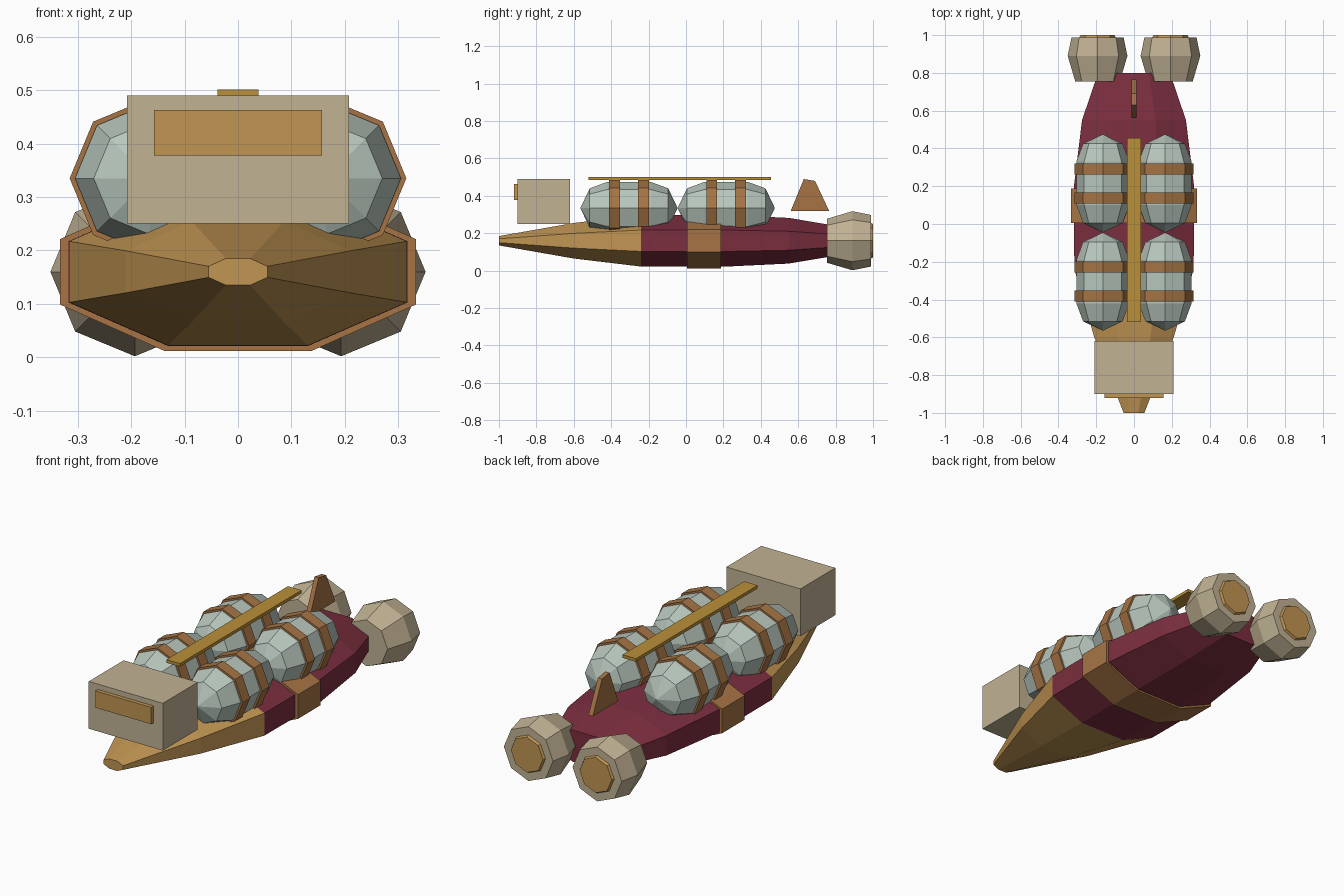
import bpy, bmesh, math

if "Cube" in bpy.data.objects:
    bpy.data.objects.remove(bpy.data.objects["Cube"])


def lin(c):
    c /= 255
    return c / 12.92 if c <= 0.04045 else ((c + 0.055) / 1.055) ** 2.4


def mat(name, r, g, b):
    m = bpy.data.materials.new(name)
    m.diffuse_color = (lin(r), lin(g), lin(b), 1)
    m.use_nodes = True
    m.node_tree.nodes["Principled BSDF"].inputs["Base Color"].default_value = m.diffuse_color
    return m


GOLD = mat("warm gold", 193, 149, 83)
RED = mat("dark red", 124, 46, 63)
COPPER = mat("copper", 166, 116, 69)
TAUPE = mat("taupe", 193, 178, 148)
TANK = mat("pale grey green", 184, 199, 189)
BRASS = mat("brass", 186, 144, 56)


def finish(name, bm, *mats):
    bmesh.ops.recalc_face_normals(bm, faces=bm.faces)
    me = bpy.data.meshes.new(name)
    bm.to_mesh(me)
    bm.free()
    for m in mats:
        me.materials.append(m)
    ob = bpy.data.objects.new(name, me)
    bpy.context.collection.objects.link(ob)
    return ob


def loft(name, cx, cz, stations, *mats, flat=False):
    """Eight-sided body along y from (y, half width, half height) stations."""
    bm = bmesh.new()
    phase = math.pi / 8 if flat else 0
    k = 1 / math.cos(math.pi / 8) if flat else 1
    rings = []
    for y, rx, rz in stations:
        if rx == 0:
            rings.append([bm.verts.new((cx, y, cz))] * 8)
            continue
        rings.append([bm.verts.new((cx + rx * k * math.cos(phase + i * math.pi / 4), y,
                                    cz + rz * k * math.sin(phase + i * math.pi / 4)))
                      for i in range(8)])
    for a, b in zip(rings, rings[1:]):
        for i in range(8):
            j = (i + 1) % 8
            bm.faces.new(list(dict.fromkeys((a[i], a[j], b[j], b[i]))))
    for r in (rings[0], rings[-1]):
        if len(set(r)) == 8:
            bm.faces.new(r)
    return finish(name, bm, *mats)


def box(name, x, y0, y1, z0, z1, m):
    bm = bmesh.new()
    bmesh.ops.create_cube(bm, size=1)
    for v in bm.verts:
        v.co = (v.co.x * 2 * x, y1 if v.co.y > 0 else y0, z1 if v.co.z > 0 else z0)
    return finish(name, bm, m)


# Hull with a gold bow and a red stern
hull = loft("hull", 0, 0.16, [(-1, .055, .025), (-.6, .21, .095), (-.24, .316, .138),
                              (.2, .318, .139), (.55, .275, .122), (.8, .19, .08)],
            GOLD, RED, flat=True)
for p in hull.data.polygons:
    p.material_index = int(p.center.y > -.24)

# Band around the middle of the hull
loft("hull_band", 0, 0.16, [(0.005, .333, .148), (.187, .333, .148)], COPPER, flat=True)

# Cabin and its window
box("cabin", .208, -.9, -.62, .25, .49, TAUPE)
box("cabin_window", .157, -.92, -.9, .378, .463, GOLD)

# Cargo tanks with two straps each
for side in (-1, 1):
    for n, cy in enumerate((-.305, .215)):
        tag = f"{'left' if side < 0 else 'right'}_{n + 1}"
        cx = side * .165
        loft(f"tank_{tag}", cx, .335,
             [(cy + d, r, r) for d, r in ((-.26, 0), (-.21, .105), (-.115, .14),
                                          (.115, .14), (.21, .105), (.26, 0))], TANK)
        for s in (-1, 1):
            sy = cy + s * .077
            loft(f"strap_{tag}_{'front' if s < 0 else 'back'}", cx, .335,
                 [(sy - .029, .15, .15), (sy + .029, .15, .15)], COPPER)

# Bar along the top of the tanks
box("top_bar", .038, -.52, .455, .485, .501, BRASS)

# Tail fin
bm = bmesh.new()
profile = [(.56, .32), (.63, .49), (.69, .48), (.765, .32)]
base = bm.faces.new([bm.verts.new((-.012, y, z)) for y, z in profile])
ext = bmesh.ops.extrude_face_region(bm, geom=[base])
for v in ext["geom"]:
    if isinstance(v, bmesh.types.BMVert):
        v.co.x = .012
finish("tail_fin", bm, COPPER)

# Engine pods and exhaust discs
for side, tag in ((-1, "left"), (1, "right")):
    cx = side * .193
    loft(f"engine_{tag}", cx, .16, [(.755, .118, .118), (.89, .158, .158), (.988, .138, .138)], TAUPE)
    loft(f"exhaust_{tag}", cx, .16, [(.98, .1, .1), (1.0, .09, .09)], GOLD)
